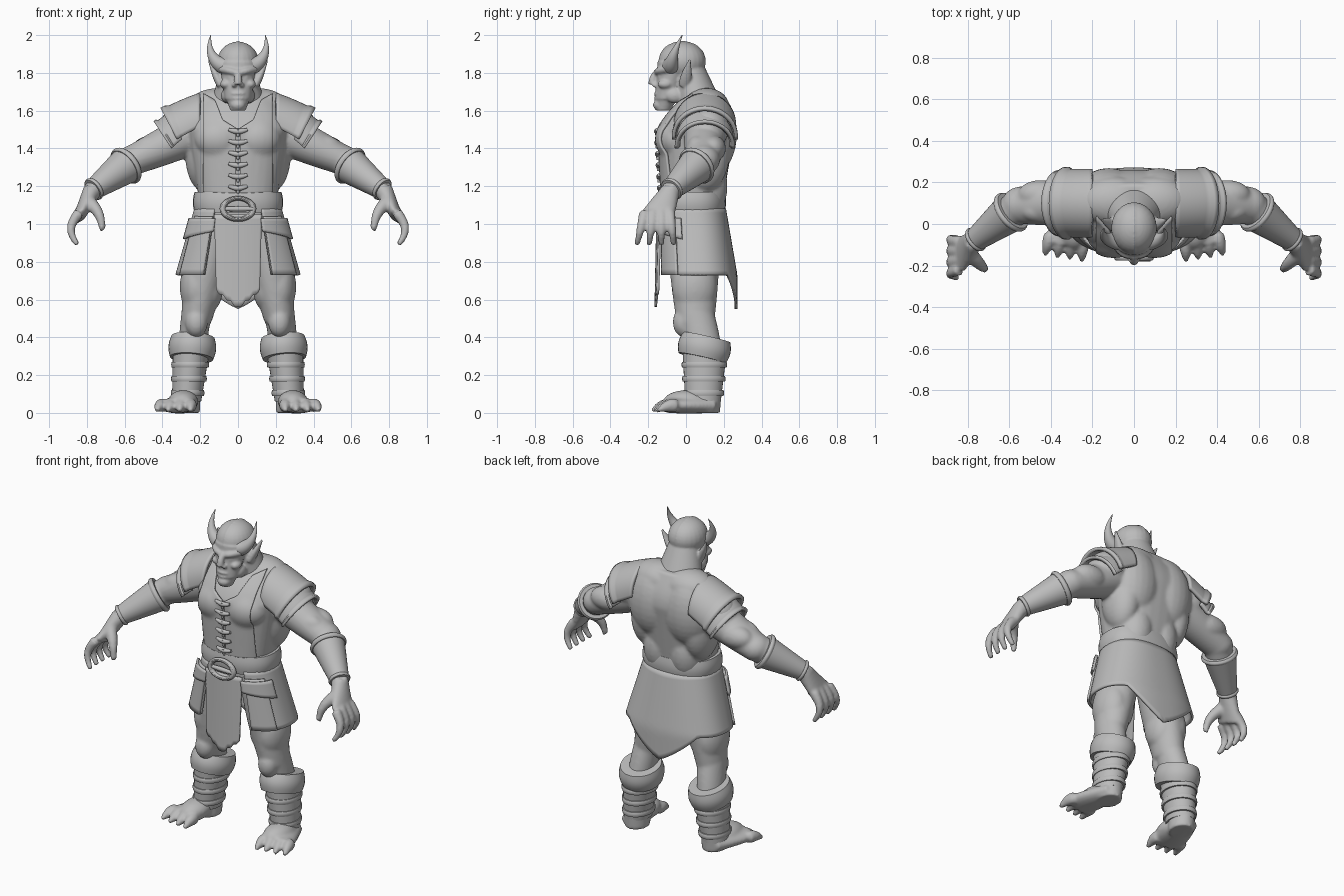
import bpy, bmesh, math
from mathutils import Vector, Matrix
from mathutils.bvhtree import BVHTree

if "Cube" in bpy.data.objects:
    bpy.data.objects.remove(bpy.data.objects["Cube"])

grey = bpy.data.materials.new("clay_grey")
grey.use_nodes = True
grey.diffuse_color = (.5, .5, .5, 1)
for node in grey.node_tree.nodes:
    if node.type == 'BSDF_PRINCIPLED':
        node.inputs["Base Color"].default_value = grey.diffuse_color

SIDE, DEPTH, UP = Vector((1, 0, 0)), Vector((0, 1, 0)), Vector((0, 0, 1))


def oval(angle, power):
    """Point on a unit superellipse; angle zero faces the front."""
    s, c = math.sin(angle), math.cos(angle)
    return math.copysign(abs(s) ** (2 / power), s), -math.copysign(abs(c) ** (2 / power), c)


def tube(bm, path, size, flat=False, ref=DEPTH, power=2, sides=32, steps=12):
    """Closed tube along path(t) with (width, depth) radii from size(t)."""
    centres = [Vector(path(i / steps)) for i in range(steps + 1)]
    rings = []
    for i, centre in enumerate(centres):
        along = centres[min(i + 1, steps)] - centres[max(i - 1, 0)]
        along = UP if flat else along.normalized()
        deep = (ref - along * ref.dot(along)).normalized()
        wide = deep.cross(along)
        width, depth = size(i / steps)
        ring = []
        for k in range(sides):
            a, b = oval(math.tau * k / sides, power)
            ring.append(bm.verts.new(centre + wide * a * width + deep * b * depth))
        rings.append(ring)
    for low, high in zip(rings, rings[1:]):
        for k in range(sides):
            n = (k + 1) % sides
            bm.faces.new((low[k], low[n], high[n], high[k]))
    bm.faces.new(rings[0])
    bm.faces.new(rings[-1])


def limb(bm, start, end, thick, thin, bulge=0, bend=(0, 0, 0), **options):
    """Tapered tube between two joints, swollen and bent at the middle."""
    start, end, bend, thick, thin = map(Vector, (start, end, bend, thick, thin))

    def path(t):
        return start.lerp(end, t) + bend * math.sin(math.pi * t)

    def size(t):
        return thick.lerp(thin, t) * (1 + bulge * math.sin(math.pi * t))
    tube(bm, path, size, **options)


def blobs(bm, parts):
    for centre, radii in parts.values():
        matrix = Matrix.Translation(centre) @ Matrix.Diagonal((*radii, 1))
        bmesh.ops.create_uvsphere(bm, u_segments=24, v_segments=16, radius=1, matrix=matrix)


def finish(name, bm, mirror=True, voxel=0, thick=0):
    bmesh.ops.recalc_face_normals(bm, faces=bm.faces)
    mesh = bpy.data.meshes.new(name)
    bm.to_mesh(mesh)
    bm.free()
    obj = bpy.data.objects.new(name, mesh)
    bpy.context.collection.objects.link(obj)
    mesh.materials.append(grey)
    bpy.ops.object.select_all(action='DESELECT')
    obj.select_set(True)
    bpy.context.view_layer.objects.active = obj
    bpy.ops.object.shade_smooth_by_angle(angle=math.radians(50))
    if mirror:
        obj.modifiers.new("mirror", 'MIRROR').use_mirror_merge = False
    if thick:
        solid = obj.modifiers.new("thickness", 'SOLIDIFY')
        solid.thickness, solid.offset = thick, 0
    if voxel:
        fuse = obj.modifiers.new("fuse", 'REMESH')
        fuse.mode, fuse.voxel_size, fuse.use_smooth_shade = 'VOXEL', voxel, True
        soften = obj.modifiers.new("soften", 'SMOOTH')
        soften.factor, soften.iterations = .5, 8
    return obj


def limb_part(name, *shape, mirror=True, **options):
    bm = bmesh.new()
    limb(bm, *shape, **options)
    finish(name, bm, mirror)


def sheet(name, surface, columns, rows, thick=.014, mirror=True):
    """Thin curved plate from surface(u, v)."""
    bm = bmesh.new()
    grid = [[bm.verts.new(surface(i / columns, j / rows)) for j in range(rows + 1)]
            for i in range(columns + 1)]
    for left, right in zip(grid, grid[1:]):
        for j in range(rows):
            bm.faces.new((left[j], right[j], right[j + 1], left[j + 1]))
    finish(name, bm, mirror, thick=thick)


# Joints of the left side and the trunk
shoulder, elbow, wrist = Vector((.3, .12, 1.49)), Vector((.55, .09, 1.34)), Vector((.77, -.08, 1.18))
knuckles = Vector((.84, -.15, 1.04))
hip, knee, ankle = Vector((.14, .04, .95)), Vector((.22, .05, .48)), Vector((.27, .1, .12))
chest, waist, collar = Vector((0, .06, 1.5)), Vector((0, .04, 1.15)), Vector((0, .1, 1.7))

# Body: trunk, muscles, arms, hands, legs and feet fused into one skin
bm = bmesh.new()
limb(bm, waist - UP * .2, waist, (.21, .15), (.21, .16), flat=True, power=2.5)
limb(bm, waist, chest, (.21, .16), (.27, .2), flat=True, power=2.5)
limb(bm, chest, collar, (.27, .2), (.16, .09), bulge=.1, flat=True, power=2.5)
blobs(bm, {
    "pectoral": ((.1, -.05, 1.45), (.13, .1, .11)),
    "shoulder_blade": ((.12, .14, 1.48), (.16, .13, .22)),
    "side_muscle": ((.18, .1, 1.37), (.1, .13, .2)),
    "neck_muscle": ((.1, .11, 1.62), (.17, .12, .1)),
    "deltoid": (shoulder + UP * .02, (.12, .11, .11)),
    "lower_back": ((.09, .1, 1.2), (.11, .12, .18)),
    "biceps": (shoulder.lerp(elbow, .6) - DEPTH * .04, (.1, .06, .07)),
    "triceps": (shoulder.lerp(elbow, .6) + DEPTH * .04, (.11, .07, .07)),
    "elbow": (elbow, (.09, .09, .08)),
    "kneecap": (knee - DEPTH * .06, (.06, .06, .08)),
    "outer_thigh": (hip.lerp(knee, .6) + SIDE * .03, (.09, .12, .16)),
    "inner_thigh": (hip.lerp(knee, .6) - SIDE * .04, (.07, .1, .13)),
    "instep": ((.29, 0, .06), (.08, .12, .06))})
limb(bm, chest.lerp(shoulder, .7), elbow, (.11, .11), (.08, .09), bulge=.05)
limb(bm, elbow, wrist, (.08, .08), (.05, .05), bulge=.15)
limb(bm, wrist, knuckles, (.05, .05), (.03, .09))
for i in range(4):
    base = knuckles + DEPTH * (.045 * i - .07) + UP * .02
    limb(bm, base, base + Vector((.01, .02 * i - .04, -.17)), (.03, .03), (.015, .015),
         bend=SIDE * .04, sides=12)
thumb = wrist.lerp(knuckles, .4) - DEPTH * .03
limb(bm, thumb, thumb - Vector((.08, .08, .16)), (.04, .04), (.016, .016),
     bend=(-.02, -.02, .01), sides=12)
limb(bm, hip, knee, (.12, .13), (.08, .1), bulge=.1, flat=True)
limb(bm, knee + UP * .05, ankle, (.08, .1), (.07, .09), bend=DEPTH * .02, flat=True)
limb(bm, ankle, ankle - UP * .12, (.07, .09), (.07, .08), flat=True)
limb(bm, (.28, .15, .04), (.33, -.1, .04), (.06, .04), (.1, .04), bulge=.1, ref=UP)
for i in range(4):
    base = Vector((.25 + .05 * i, .01 * i - .08, .04))
    limb(bm, base, base + Vector((.01 * i, -.1, -.03)), (.033, .036), (.012, .012),
         bulge=.3, bend=UP * .01, ref=UP, sides=12)
body = finish("body", bm, voxel=.009)

# Head: skull, jaw, brow, nose, lips, ears and neck
bm = bmesh.new()
limb(bm, (0, -.07, 1.86), (0, -.1, 1.66), (.1, .08), (.07, .065), flat=True)
limb(bm, (0, -.1, 1.68), (0, -.12, 1.6), (.07, .06), (.04, .04), flat=True)
limb(bm, (0, .01, 1.83), (0, .09, 1.58), (.09, .09), (.16, .13), flat=True)
limb(bm, (0, -.15, 1.81), (0, -.175, 1.74), (.015, .015), (.024, .024), bend=DEPTH * -.01)
limb(bm, (0, -.15, 1.8), (.09, -.1, 1.82), (.016, .016), (.02, .02), bend=DEPTH * -.02, ref=UP)
limb(bm, (.09, -.01, 1.73), (.155, .02, 1.87), (.02, .03), (.006, .008), bulge=.4)
blobs(bm, {
    "skull": ((0, -.02, 1.86), (.11, .125, .105)),
    "crest": ((0, -.02, 1.87), (.02, .125, .1)),
    "eye": ((.04, -.13, 1.777), (.02, .02, .012)),
    "cheek": ((.065, -.11, 1.74), (.03, .04, .025)),
    "nostril": ((.02, -.165, 1.735), (.014, .016, .012)),
    "upper_lip": ((0, -.15, 1.69), (.04, .02, .01)),
    "lower_lip": ((0, -.15, 1.665), (.035, .02, .01)),
    "chin": ((0, -.14, 1.63), (.04, .035, .03)),
    "jaw_corner": ((.06, -.06, 1.68), (.03, .05, .04))})
finish("head", bm, voxel=.006)

# Horns curling out and up
bm = bmesh.new()
tube(bm, lambda t: (.08 + .07 * math.sin(2 * t), .06 * t * t - .08, 1.84 + .16 * t ** 1.5),
     lambda t: (.046 - .044 * t, .046 - .044 * t))
finish("horn", bm)

# Vest panels draped over the front of the trunk
tree = BVHTree.FromObject(body, bpy.context.evaluated_depsgraph_get())


def front_y(x, z):
    hit = tree.ray_cast(Vector((x, -1, z)), DEPTH)[0]
    return hit.y if hit else collar.y


def vest(u, v):
    x = .01 + .17 * u
    top = 1.5 + .6 * x + .08 * max(0, min(1, 25 * x - 2))
    z = 1.16 + (top - 1.16) * v
    return x, front_y(x, z) - .008, z


sheet("vest_panel", vest, 26, 30)

# Lacing toggles down the chest
for i in range(6):
    z = 1.5 - .06 * i
    knot = Vector((0, front_y(.02, z) - .018, z))
    limb_part("lacing_toggle", knot - SIDE * .05, knot + SIDE * .05, (.008, .008), (.008, .008),
              bulge=.8, bend=UP * -.01, sides=12, mirror=False)
    limb_part("lacing_knot", knot, knot - UP * .04, (.012, .012), (.006, .006),
              sides=12, mirror=False)

# Belt and buckle
belt = Vector((0, .035, 1.06))
limb_part("belt", belt, belt + UP * .11, (.23, .17), (.23, .17), bulge=.04,
          flat=True, power=2.4, mirror=False)
bpy.ops.mesh.primitive_torus_add(location=(0, -.16, 1.08), rotation=(math.pi / 2, 0, 0),
                                 major_radius=.08, minor_radius=.017)
buckle = bpy.context.object
buckle.name = "buckle_ring"
buckle.scale.y = .7
buckle.data.materials.append(grey)
bpy.ops.object.shade_smooth_by_angle()
limb_part("buckle_tongue", (-.08, -.16, 1.08), (.08, -.17, 1.08), (.01, .01), (.01, .01),
          bulge=.4, sides=12, mirror=False)


# Skirt, side plates, pocket flaps and front cloth
def hang(angle, z, out=0):
    drop = min(1, (1.08 - z) / .35)
    a, b = oval(angle, 2.4)
    return (.225 + .1 * drop + out) * a, .035 + .03 * drop + (.17 + .03 * drop + out) * b, z


def skirt(u, v):
    angle = .5 + (math.tau - 1) * u
    point = max(0, 1 - abs(angle - math.pi) / .75)
    return hang(angle, 1.08 - v * (.35 + .18 * point))


def front_cloth(u, v):
    x = (u - .5) * (.25 - .02 * v)
    low = .555 + .8 * abs(x) + .006 * math.cos(160 * x)
    return x, .9 * x * x - .15 - .01 * v, 1.05 + (low - 1.05) * v


sheet("skirt", skirt, 72, 16, mirror=False)
sheet("side_plate", lambda u, v: hang(.5 + .6 * u, 1.04 - .31 * v, .012), 12, 10)
sheet("pocket_flap", lambda u, v: hang(.4 + .9 * u, 1.03 - (.07 + .04 * u) * v, .024), 14, 5)
sheet("front_cloth", front_cloth, 24, 16, mirror=False)


# Layered shoulder plates arched over the arm
def shoulder_plate(name, start, end, height):
    def arch(u, v):
        turn = (u - .5) * 3.3
        centre = Vector(start).lerp(Vector(end), v)
        lift = (UP + SIDE * 4 * (centre.x - .2)).normalized()
        reach = height + (.01 if v > .85 else 0)
        return centre + (lift * math.cos(turn) + DEPTH * math.sin(turn)) * reach
    sheet(name, arch, 28, 10, .02)


shoulder_plate("upper_shoulder_plate", (.2, .1, 1.53), (.33, .1, 1.46), .155)
shoulder_plate("lower_shoulder_plate", (.3, .1, 1.46), (.36, .1, 1.41), .14)

# Bracers with raised rims
cuff, along = elbow.lerp(wrist, .15), (wrist - elbow).normalized()
limb_part("bracer", cuff, wrist, (.1, .1), (.055, .055))
limb_part("bracer_rim", cuff, cuff + along * .03, (.1, .1), (.1, .1), bulge=.08)
limb_part("bracer_rim", wrist - along * .02, wrist, (.06, .06), (.06, .06), bulge=.08)

# Boots with wrapped bands and slanted cuffs
shin, heel = Vector((.245, .1, .36)), Vector((.272, .09, .06))
limb_part("boot", shin, heel, (.1, .12), (.077, .094), flat=True)
for t in (.3, .55, .8):
    band, width = shin.lerp(heel, t), .104 - .022 * t
    limb_part("boot_band", band, band - UP * .03, (width, width + .02), (width, width + .02),
              bulge=.03, flat=True)
limb_part("boot_cuff", (.246, .085, .29), (.238, .11, .4), (.115, .128), (.115, .128), bulge=.1)
